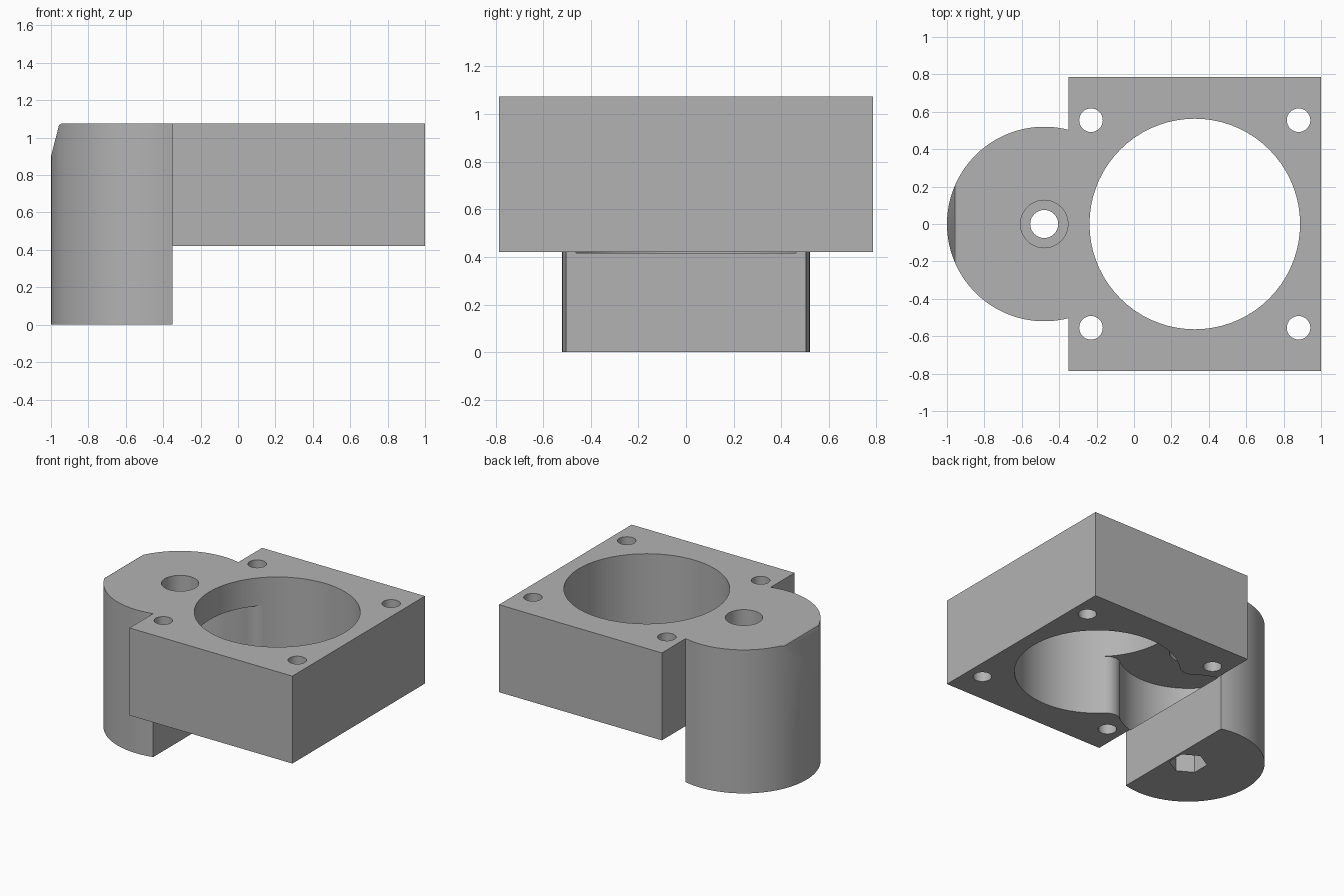
import bpy, bmesh
from math import cos, sin, pi, radians, acos, degrees

old = bpy.data.objects.get("Cube")
if old:
    bpy.data.objects.remove(old, do_unlink=True)

TOP, BASE, CEILING = 1.075, 0.42, 0.865   # block top, block underside, pocket roof
BOSS_X, BOSS_R, SPLIT = -0.48, 0.52, -0.35
BORE_X, BORE_R = 0.325, 0.563


def arc(cx, cy, r, a0, a1, n):
    """Points along an arc, angles in degrees, both ends included."""
    return [(cx + r * cos(radians(a0 + (a1 - a0) * i / n)),
             cy + r * sin(radians(a0 + (a1 - a0) * i / n))) for i in range(n + 1)]


def circle(cx, cy, r, n=64, start=0):
    return arc(cx, cy, r, start, start + 360, n)[:-1]


def finish(bm, name):
    bmesh.ops.recalc_face_normals(bm, faces=bm.faces)
    mesh = bpy.data.meshes.new(name)
    bm.to_mesh(mesh)
    bm.free()
    obj = bpy.data.objects.new(name, mesh)
    bpy.context.collection.objects.link(obj)
    return obj


def extrude(bm, faces, dz):
    geom = bmesh.ops.extrude_face_region(bm, geom=faces)["geom"]
    moved = [v for v in geom if isinstance(v, bmesh.types.BMVert)]
    bmesh.ops.translate(bm, vec=(0, 0, dz), verts=moved)


def prism(name, outline, z0, z1):
    bm = bmesh.new()
    face = bm.faces.new([bm.verts.new((x, y, z0)) for x, y in outline])
    extrude(bm, [face], z1 - z0)
    return finish(bm, name)


def cut(body, cutter):
    cutter.hide_render = True
    mod = body.modifiers.new("cut", 'BOOLEAN')
    mod.operation, mod.solver, mod.object = 'DIFFERENCE', 'EXACT', cutter
    bpy.context.view_layer.objects.active = body
    bpy.ops.object.modifier_apply(modifier=mod.name)
    bpy.data.objects.remove(cutter, do_unlink=True)


# Housing: square block and round boss share one outline; the boss runs on down
bm = bmesh.new()
half = degrees(acos((SPLIT - BOSS_X) / BOSS_R))
boss = [bm.verts.new((x, y, BASE)) for x, y in
        arc(BOSS_X, 0, BOSS_R, half, 360 - half, 64)]
corners = [bm.verts.new((x, y, BASE)) for x, y in
           [(SPLIT, -0.785), (1, -0.785), (1, 0.785), (SPLIT, 0.785)]]
boss_face = bm.faces.new(boss)
block_face = bm.faces.new([boss[-1]] + corners + [boss[0]])
extrude(bm, [boss_face, block_face], TOP - BASE)
bmesh.ops.recalc_face_normals(bm, faces=bm.faces)
lower = [f for f in bm.faces if len(f.verts) == len(boss)
         and all(abs(v.co.z - BASE) < 1e-4 for v in f.verts)]
extrude(bm, lower, -BASE)
housing = finish(bm, "housing")

# Main bore and the four corner bolt holes
cut(housing, prism("bore_cutter", circle(BORE_X, 0, BORE_R, 72), 0.3, 1.2))
for x in (-0.23, 0.88):
    for y in (-0.555, 0.555):
        cut(housing, prism("bolt_cutter", circle(x, y, 0.063, 32), 0.3, 1.2))

# Round pocket in the boss, opening into the bore through a filleted neck
fx, fy, fr = -0.144, 0.469, 0.10
pocket = (arc(fx, fy, fr, -47, -126, 10)
          + arc(BOSS_X, 0, 0.48, 55, 305, 56)
          + arc(fx, -fy, fr, 126, 47, 10)
          + [(0.1, -0.3), (0.1, 0.3)])
cut(housing, prism("pocket_cutter", pocket, BASE - 0.004, CEILING))

# Shaft opening in the roof, screw hole in the floor, hexagonal nut recess
cut(housing, prism("shaft_cutter", circle(BOSS_X, 0, 0.127, 40), 0.7, 1.2))
cut(housing, prism("screw_cutter", circle(BOSS_X, 0, 0.075, 32), 0.1, 0.6))
cut(housing, prism("nut_cutter", circle(BOSS_X, 0, 0.13, 6, 90), -0.1, 0.2))

# Sloping flat on the outer top edge of the boss
slope = prism("slope_cutter", [(-0.93, 1.085), (-0.957, 1.067), (-1.0257, 0.8),
                               (-1.2, 0.8), (-1.2, 1.085)], -0.5, 0.5)
slope.rotation_euler = (pi / 2, 0, 0)
bpy.context.view_layer.update()
cut(housing, slope)

# Single grey material
grey = bpy.data.materials.new("plain_grey")
grey.use_nodes = True
colour = (0.45, 0.45, 0.45, 1)
grey.diffuse_color = colour
grey.node_tree.nodes["Principled BSDF"].inputs["Base Color"].default_value = colour
housing.data.materials.clear()
housing.data.materials.append(grey)

bpy.ops.object.select_all(action='DESELECT')
housing.select_set(True)
bpy.context.view_layer.objects.active = housing
bpy.ops.object.shade_smooth_by_angle(angle=radians(25))
